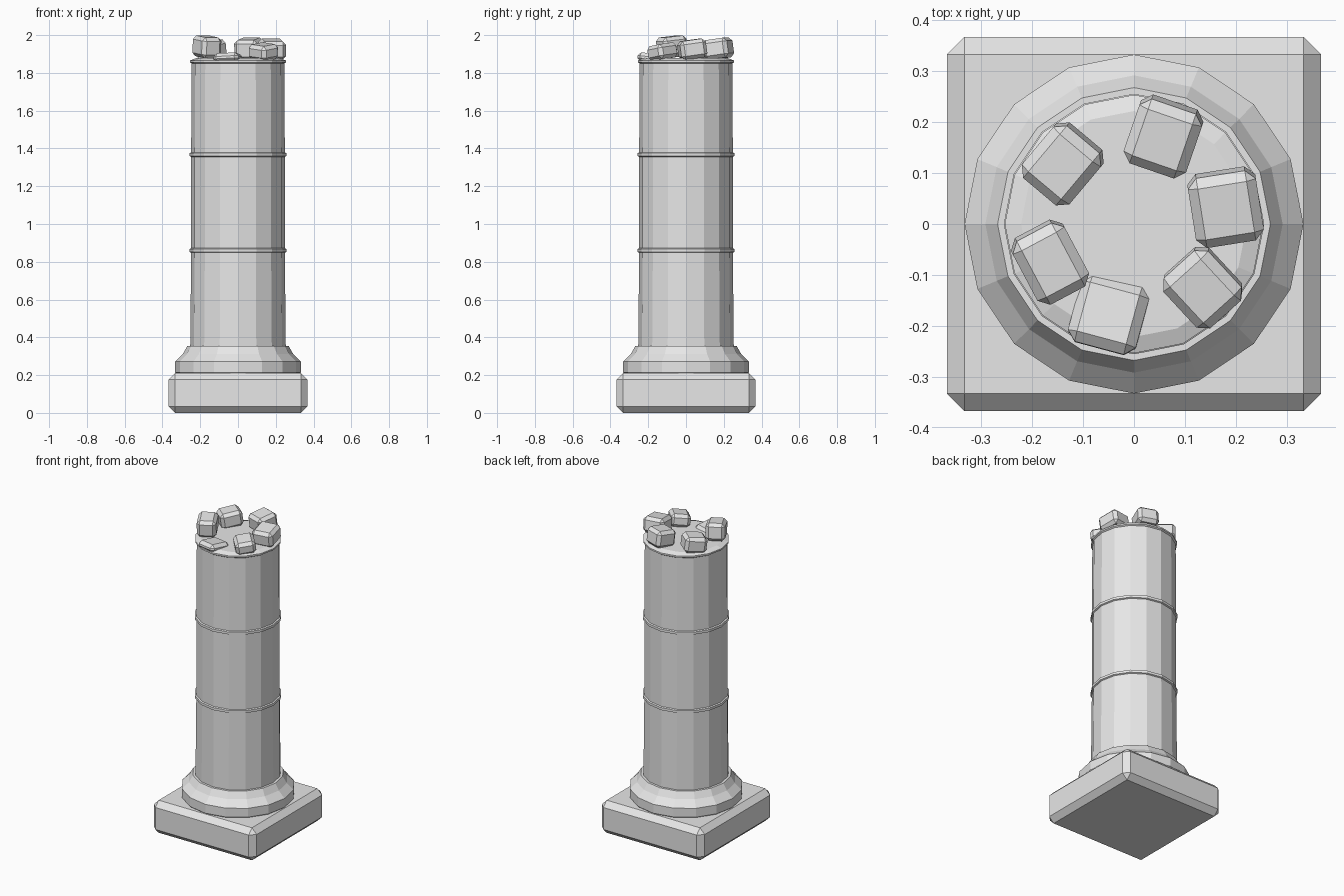
import bpy, bmesh, math
from mathutils import Euler

cube = bpy.data.objects.get("Cube")
if cube:
    bpy.data.objects.remove(cube)

stone = bpy.data.materials.new("pale_grey_stone")
stone.use_nodes = True
GREY = (0.8, 0.8, 0.8, 1)
stone.diffuse_color = GREY
stone.node_tree.nodes["Principled BSDF"].inputs["Base Color"].default_value = GREY


def finish(name, bm):
    bmesh.ops.recalc_face_normals(bm, faces=bm.faces)
    mesh = bpy.data.meshes.new(name)
    bm.to_mesh(mesh)
    bm.free()
    mesh.materials.append(stone)
    obj = bpy.data.objects.new(name, mesh)
    bpy.context.collection.objects.link(obj)
    return obj


def block(name, size, location, bevel, tilt=(0, 0, 0)):
    """Chamfered box, tilted by angles in degrees."""
    bm = bmesh.new()
    bmesh.ops.create_cube(bm, size=1)
    bmesh.ops.scale(bm, vec=size, verts=bm.verts)
    bmesh.ops.bevel(bm, geom=bm.edges[:], offset=bevel, segments=1,
                    affect='EDGES', profile=0.5)
    obj = finish(name, bm)
    obj.location = location
    obj.rotation_euler = Euler([math.radians(a) for a in tilt])
    return obj


def turned(name, profile, sides=16):
    """Closed solid turned from (radius, height) points."""
    bm = bmesh.new()
    rings = []
    for r, z in profile:
        rings.append([bm.verts.new((r * math.cos(math.tau * i / sides),
                                    r * math.sin(math.tau * i / sides), z))
                      for i in range(sides)])
    for low, high in zip(rings, rings[1:]):
        for i in range(sides):
            j = (i + 1) % sides
            bm.faces.new((low[i], low[j], high[j], high[i]))
    bm.faces.new(rings[0][::-1])
    bm.faces.new(rings[-1])
    return finish(name, bm)


# Square plinth and moulded foot
block("plinth", (0.735, 0.735, 0.21), (0, 0, 0.105), 0.034)
turned("column_foot", [(0.32, 0.2), (0.333, 0.215), (0.333, 0.272),
                       (0.292, 0.312), (0.268, 0.354), (0.24, 0.354)])

# Shaft with thin joint bands, ending in a stepped top
shaft = [(0.253, 0.34)]
for z in (0.86, 1.367):
    shaft += [(0.248, z - 0.012), (0.256, z - 0.008),
              (0.256, z + 0.008), (0.248, z + 0.012)]
shaft += [(0.245, 1.85), (0.254, 1.856), (0.254, 1.866),
          (0.238, 1.872), (0.222, 1.878)]
turned("shaft", shaft)

# Ring of broken stones: name, x, y, z, width, depth, height, tilt, turn
stones = [
    ("back", 0.058, 0.172, 1.928, 0.13, 0.135, 0.105, (8, 0), -19),
    ("back_right", -0.14, 0.118, 1.92, 0.122, 0.135, 0.10, (8, 0), -40),
    ("right", -0.165, -0.075, 1.938, 0.115, 0.142, 0.11, (6, 0), 28),
    ("front_right", -0.05, -0.178, 1.876, 0.138, 0.138, 0.05, (-6, -3), -15),
    ("front_left", 0.135, -0.125, 1.912, 0.12, 0.135, 0.08, (6, -8), 42),
    ("left", 0.18, 0.033, 1.925, 0.135, 0.14, 0.10, (8, 0), 9),
]
for name, x, y, z, w, d, h, (tx, ty), turn in stones:
    block(name + "_broken_stone", (w, d, h), (x, y, z), 0.019, (tx, ty, turn))
